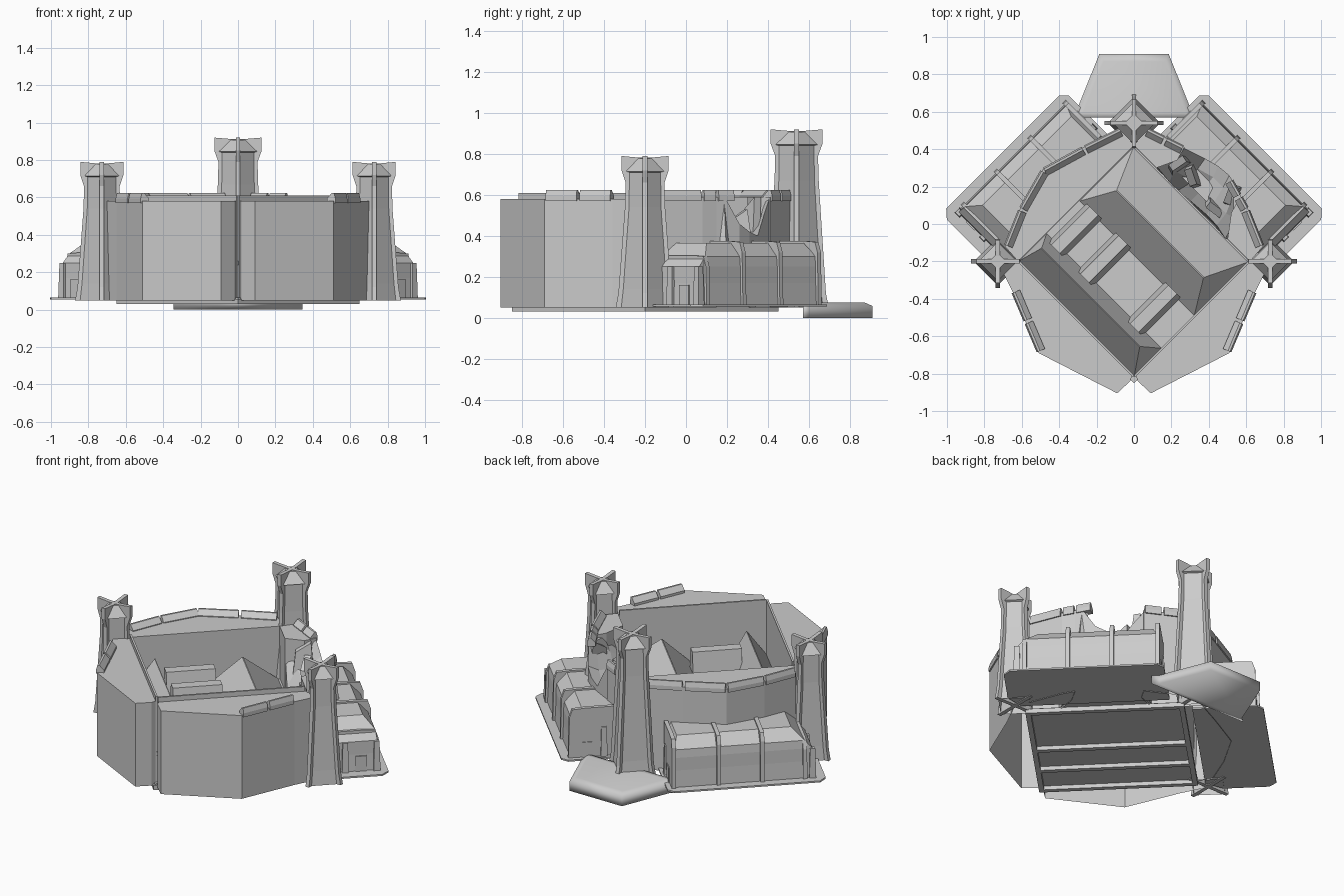
import bpy, bmesh, math, random
from mathutils import Vector

if "Cube" in bpy.data.objects:
    bpy.data.objects.remove(bpy.data.objects["Cube"], do_unlink=True)
random.seed(4)

stone = bpy.data.materials.new("grey_stone")
stone.use_nodes = True
GREY = (0.6, 0.6, 0.6, 1)
stone.diffuse_color = GREY
stone.node_tree.nodes["Principled BSDF"].inputs["Base Color"].default_value = GREY


def loft(name, rings, open_base=False):
    """Solid from matching rings of 3D points; the first cap can be left open."""
    bm = bmesh.new()
    rows = [[bm.verts.new(p) for p in ring] for ring in rings]
    n = len(rows[0])
    base = bm.faces.new(rows[0])
    bm.faces.new(rows[-1])
    for a, b in zip(rows, rows[1:]):
        for i in range(n):
            j = (i + 1) % n
            bm.faces.new((a[i], a[j], b[j], b[i]))
    bmesh.ops.recalc_face_normals(bm, faces=bm.faces)
    if open_base:
        bmesh.ops.delete(bm, geom=[base], context="FACES_ONLY")
    mesh = bpy.data.meshes.new(name)
    bm.to_mesh(mesh)
    bm.free()
    mesh.materials.append(stone)
    obj = bpy.data.objects.new(name, mesh)
    bpy.context.collection.objects.link(obj)
    return obj


def wall(name, pts, z1, side=1):
    """Hollow wall block, open underneath."""
    loft(name, [[(side * x, y, z) for x, y in pts] for z in (0.05, z1)], True)


def diag(u, v, z, side=1):
    """Courtyard frame, turned 45 degrees: u to front left, v to back left."""
    r = math.sqrt(0.5)
    return (side * (u + v) * r, (v - u) * r - 0.2, z)


def rect(u0, u1, v0, v1, z, side=1):
    return [diag(u, v, z, side) for u, v in ((u0, v0), (u1, v0), (u1, v1), (u0, v1))]


def parapets(name, pts, side, parts=1):
    """Tapered wall-top blocks set just inside each outline edge."""
    for k, (p, q) in enumerate(zip(pts, pts[1:])):
        p, q = Vector((side * p[0], p[1], 0)), Vector((side * q[0], q[1], 0))
        d = (q - p).normalized()
        n = Vector((-d.y, d.x, 0)) * side
        for i in range(parts):
            a = p.lerp(q, i / parts) + d * 0.008
            b = p.lerp(q, (i + 1) / parts) - d * 0.008
            rings = []
            for z, out, inn in ((0.57, -0.008, 0.04), (0.595, -0.008, 0.04), (0.625, 0.0, 0.012)):
                h = Vector((0, 0, z))
                rings.append([a + n * out + h, b + n * out + h, b + n * inn + h, a + n * inn + h])
            loft(f"{name}_{k}_{i}", rings)


def tower(name, cx, cy, top, s):
    """Tapered square tower, hipped cap and four corner fins crossing at the top."""
    def square(r, z):
        return [(cx + r * s * math.cos(a * math.pi / 2),
                 cy + r * s * math.sin(a * math.pi / 2), z) for a in range(4)]
    loft(name + "_shaft", [square(r, z) for r, z in (
        (0.128, 0.05), (0.118, 0.14), (0.09, top - 0.25), (0.088, top - 0.08),
        (0.104, top - 0.075), (0.045, top - 0.012))], True)
    outline = ((0.143, 0.05), (0.13, 0.12), (0.098, top - 0.25), (0.095, top - 0.13),
               (0.115, top - 0.07), (0.115, top), (0.03, top - 0.008), (0, top - 0.008), (0, 0.05))
    for i in range(4):
        c, sn = math.cos(i * math.pi / 2), math.sin(i * math.pi / 2)
        loft(f"{name}_fin_{i}", [[(cx + r * s * c - w * sn, cy + r * s * sn + w * c, z)
                                  for r, z in outline] for w in (-0.012, 0.012)])


# Towers
tower("back_tower", 0, 0.54, 0.92, 1.1)
tower("left_tower", 0.728, -0.2, 0.79, 1.0)
tower("right_tower", -0.728, -0.2, 0.79, 1.0)

# Courtyard floor with a shallow frame and two beams underneath
loft("courtyard_floor", [rect(-0.45, 0.45, -0.45, 0.45, z) for z in (0.055, 0.065)])
for k, v in enumerate((-0.445, -0.22, 0.014, 0.445)):
    loft(f"floor_beam_{k}", [rect(-0.46, 0.46, v - 0.015, v + 0.015, z) for z in (0.03, 0.058)])
for k, u in enumerate((-0.445, 0.445)):
    loft(f"floor_edge_{k}", [rect(u - 0.015, u + 0.015, -0.43, 0.43, z) for z in (0.03, 0.058)])

# Front walls, mirrored
front = [(0.01, -0.81), (0.02, -0.84), (0.09, -0.905), (0.51, -0.69), (0.65, -0.36), (0.73, -0.2), (0.62, -0.2)]
for side, label in ((1, "left"), (-1, "right")):
    wall(label + "_front_wall", front, 0.58, side)
    parapets(label + "_front_parapet", front[3:5], side, 2)
    # Thin inner rim along the courtyard
    loft(label + "_inner_rim", [rect(0.43, 0.442, -0.43, 0.43, z, side) for z in (0.06, 0.61)])

# Intact back right wall
back = [(0.69, -0.12), (0.61, 0.08), (0.49, 0.29), (0.27, 0.41), (0.07, 0.51)]
wall("right_back_wall", [(0.62, -0.2)] + back + [(0, 0.42)], 0.59, -1)
parapets("right_back_parapet", back, -1)

# Ruined back left wall: two standing ends
wall("ruin_near_end", [(0.62, -0.2), (0.69, -0.12), (0.61, 0.08), (0.57, 0.15), (0.52, 0.06), (0.5, -0.08)], 0.59)
wall("ruin_far_end", [(0, 0.42), (0.07, 0.51), (0.27, 0.41), (0.23, 0.34), (0.12, 0.3)], 0.59)
parapets("ruin_near_parapet", back[:2] + [(0.57, 0.15), (0.52, 0.24)], 1)
parapets("ruin_far_parapet", back[3:], 1, 2)

# Broken stretch between them: jagged crest with rubble falling inward
crest = [(0.57, 0.15, 0.59), (0.545, 0.2, 0.57), (0.51, 0.26, 0.46), (0.45, 0.31, 0.42),
         (0.38, 0.35, 0.4), (0.32, 0.38, 0.5), (0.26, 0.41, 0.59)]
rings = []
for k, (x, y, h) in enumerate(crest):
    t = k / (len(crest) - 1)
    inner = Vector((0.5, -0.08)).lerp(Vector((0.12, 0.3)), t)
    ring = [(x, y, 0.06)]
    for f, drop in ((0, 0), (0.3, 0.02), (0.6, 0.08), (1, 0.16)):
        p = Vector((x, y)).lerp(inner, f)
        j = 0.035 * (f > 0)
        ring.append((p.x + random.uniform(-j, j) * 0.6, p.y + random.uniform(-j, j) * 0.6,
                     h - drop + random.uniform(-j, j)))
    ring.append((inner.x, inner.y, 0.06))
    rings.append(ring)
loft("ruined_wall", rings)

# Leaning slabs left standing in the rubble
for k, (x, y, turn, top) in enumerate(((0.25, 0.3, 0.6, 0.6), (0.33, 0.26, 1.9, 0.54),
                                       (0.45, 0.1, 2.5, 0.5), (0.54, 0.14, 1.2, 0.6))):
    d = Vector((math.cos(turn), math.sin(turn), 0))
    n = Vector((-d.y, d.x, 0))
    c = Vector((x, y, 0))
    loft(f"broken_slab_{k}", [[c + n * (lean + b) + d * (a * w) + Vector((0, 0, z + a * 0.03 * (z > 0.4)))
                               for a, b in ((-1, -0.02), (1, -0.02), (1, 0.02), (-1, 0.02))]
                              for z, w, lean in ((0.3, 0.07, 0), (top - 0.04, 0.045, 0.03))])

# Courtyard roofs
loft("courtyard_deck", [rect(-0.438, 0.438, -0.438, 0.438, z) for z in (0.24, 0.26)])
loft("large_hip_roof", [rect(-0.438, 0.438, 0.014, 0.438, 0.25),
                        rect(-0.335, 0.325, 0.2, 0.204, 0.46)])
loft("small_hip_roof", [rect(-0.438, 0.438, -0.438, -0.22, 0.25),
                        rect(-0.4, 0.345, -0.302, -0.298, 0.46)])
for k, u in enumerate((-0.34, -0.12, 0.255)):
    loft(f"cross_roof_{k}", [rect(u - 0.06, u + 0.06, -0.25, 0.04, 0.25),
                             rect(u - 0.035, u + 0.03, -0.25, 0.04, 0.41)])

# Outer annexes with ribs and doors, mirrored
for side, label in ((1, "left"), (-1, "right")):
    plate = [(-0.38, 0.5), (-0.38, 0.875), (-0.345, 0.91), (0.51, 0.91), (0.55, 0.865), (0.55, 0.6), (0.48, 0.5)]
    loft(label + "_annex_base", [[diag(u, v, z, side) for u, v in plate] for z in (0.055, 0.065)])
    loft(label + "_annex", [rect(-0.35, 0.48, 0.5, 0.855, 0.06, side),
                            rect(-0.345, 0.475, 0.5, 0.85, 0.17, side),
                            rect(-0.345, 0.475, 0.5, 0.85, 0.25, side),
                            rect(-0.335, 0.43, 0.5, 0.845, 0.3, side),
                            rect(-0.31, 0.36, 0.5, 0.785, 0.365, side)], True)
    # Ribs step over the eaves; the one by the front end is lower
    for k, (u, h) in enumerate(((-0.34, 0.37), (-0.075, 0.37), (0.18, 0.37), (0.43, 0.3))):
        rib = [(0.6, 0.06), (0.868, 0.06), (0.862, h - 0.05), (0.845, h), (0.77, h + 0.005), (0.6, h + 0.005)]
        loft(f"{label}_annex_rib_{k}", [[diag(u + w, v, z, side) for v, z in rib] for w in (-0.012, 0.012)])
    # Corner posts and doors on the end walls
    for k, (u, v) in enumerate(((0.475, 0.845), (0.475, 0.66), (-0.345, 0.66))):
        loft(f"{label}_annex_post_{k}", [rect(u - w, u + w, v - w, v + w, z, side)
                                         for z, w in ((0.06, 0.02), (0.25, 0.015))])
    for k, u in enumerate((-0.352, 0.482)):
        loft(f"{label}_annex_door_{k}", [rect(u - 0.0045, u + 0.0045, 0.72, 0.785, z, side) for z in (0.06, 0.16)])

# Entrance apron behind the back tower, with a softly rounded rim
apron = [(-0.345, 0.57), (-0.31, 0.6), (-0.185, 0.91), (0.185, 0.91), (0.31, 0.6), (0.345, 0.57)]
loft("entrance_apron", [[(x * s, 0.57 + (y - 0.57) * s, z) for x, y in apron]
                        for z, s in ((0.0, 1.0), (0.058, 1.0), (0.076, 0.88))])
bpy.ops.object.select_all(action="DESELECT")
apron_obj = bpy.data.objects["entrance_apron"]
apron_obj.select_set(True)
bpy.context.view_layer.objects.active = apron_obj
bpy.ops.object.shade_smooth_by_angle(angle=math.radians(120))
